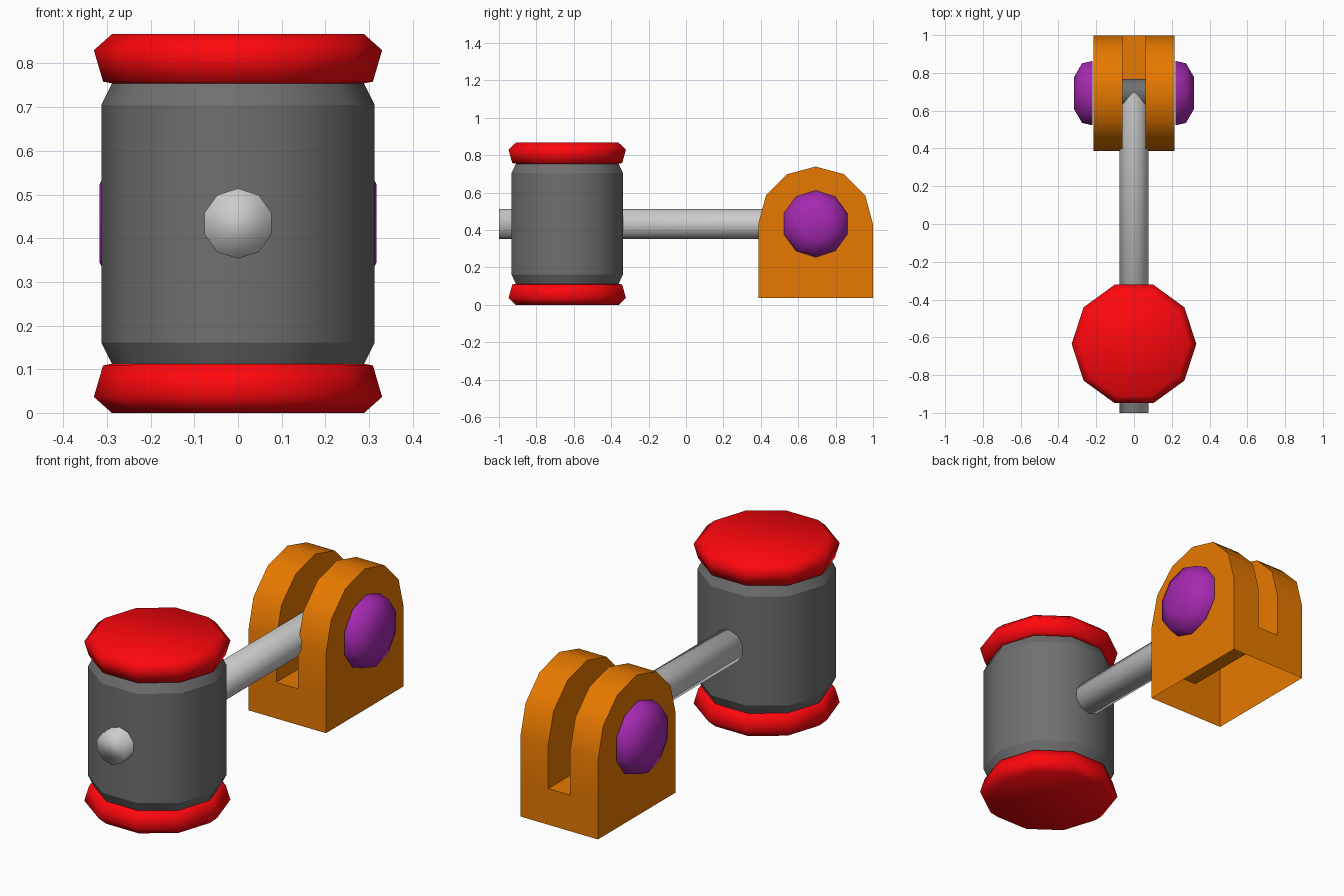
import bpy, bmesh, math
from mathutils import Matrix, Vector

if "Cube" in bpy.data.objects:
    bpy.data.objects.remove(bpy.data.objects["Cube"])

# Axis frames: local z is the turning axis, local x points at a corner
AXIS = {
    'Z': Matrix(((1, 0, 0), (0, 1, 0), (0, 0, 1))),
    'Y': Matrix(((0, 1, 0), (0, 0, 1), (1, 0, 0))),
    'X': Matrix(((0, 0, 1), (0, -1, 0), (1, 0, 0))),
}


def material(name, rgb):
    m = bpy.data.materials.new(name)
    m.diffuse_color = (*rgb, 1)
    m.use_nodes = True
    m.node_tree.nodes["Principled BSDF"].inputs["Base Color"].default_value = m.diffuse_color
    return m


red = material("red", (1.0, 0.002, 0.004))
orange = material("orange", (0.8, 0.19, 0.0))
purple = material("purple", (0.38, 0.022, 0.44))
dark_grey = material("dark_grey", (0.16, 0.16, 0.16))


def finish(name, bm, mat):
    bmesh.ops.recalc_face_normals(bm, faces=bm.faces)
    mesh = bpy.data.meshes.new(name)
    bm.to_mesh(mesh)
    bm.free()
    ob = bpy.data.objects.new(name, mesh)
    bpy.context.collection.objects.link(ob)
    if mat:
        mesh.materials.append(mat)
    return ob


def turned(name, profile, centre, axis='Z', mat=None, crisp=False, sides=10):
    """Ten-sided turned part from (radius, position along axis) pairs.
    The hidden first end keeps a hard rim so shading stays clean there."""
    bm = bmesh.new()
    rings = []
    for r, t in profile:
        ring = []
        for k in range(sides):
            a = 2 * math.pi * k / sides
            p = AXIS[axis] @ Vector((r * math.cos(a), r * math.sin(a), t))
            ring.append(bm.verts.new(p + Vector(centre)))
        rings.append(ring)
    for a, b in zip(rings, rings[1:]):
        for k in range(sides):
            n = (k + 1) % sides
            bm.faces.new((a[k], a[n], b[n], b[k]))
    bm.faces.new(rings[0])
    bm.faces.new(rings[-1])
    for f in bm.faces:
        f.smooth = True
    for ring in (rings if crisp else rings[:1]):
        for k in range(sides):
            bm.edges.get((ring[k], ring[(k + 1) % sides])).smooth = False
    return finish(name, bm, mat)


HEAD_Y, PIN_Y, MID = -0.635, 0.693, 0.4335

# Hammer head: chamfered barrel with two mirrored striking caps
turned("head_barrel", [(0.288, -0.322), (0.313, -0.272),
                       (0.313, 0.272), (0.288, 0.322)],
       (0, HEAD_Y, MID), mat=dark_grey, crisp=True)
for label, s in (("top", 1), ("bottom", -1)):
    turned("striking_cap_" + label,
           [(0.288, s * 0.321), (0.309, s * 0.325), (0.33, s * 0.397),
            (0.289, s * 0.4335)],
           (0, HEAD_Y, MID), mat=red)

# Handle and hinge pin
turned("handle", [(0.0805, PIN_Y), (0.0805, -1.0)], (0, 0, MID), 'Y')
turned("hinge_pin", [(0.079, -0.21), (0.079, 0.21)], (0, PIN_Y, MID), 'X',
       dark_grey, crisp=True)

# Domed pin heads on both sides
for label, s in (("right", 1), ("left", -1)):
    turned("pin_head_" + label,
           [(0.179, s * 0.22), (0.166, s * 0.275), (0.09, s * 0.317)],
           (0, PIN_Y, MID), 'X', purple)

# Slotted bracket: arched outline swept across x, open underneath
R, BASE, FLOOR = 0.306, 0.037, 0.217
arc = [(PIN_Y - R * math.cos(math.radians(a)), MID + R * math.sin(math.radians(a)))
       for a in range(0, 181, 30)]
outline = ([(PIN_Y - R, BASE), (PIN_Y - R, FLOOR)] + arc
           + [(PIN_Y + R, FLOOR), (PIN_Y + R, BASE)])
bm = bmesh.new()
cols = [[bm.verts.new((x, y, z)) for y, z in outline]
        for x in (-0.214, -0.06, 0.06, 0.214)]
last = len(outline) - 2
for c in range(3):
    for i in range(last + 1):
        if c != 1 or i in (0, last):
            a, b = cols[c], cols[c + 1]
            bm.faces.new((a[i], a[i + 1], b[i + 1], b[i]))
for col in (cols[0], cols[3]):
    bm.faces.new(col)                 # outer cheeks
for col in cols[1:3]:
    bm.faces.new(col[1:-1])           # slot walls
bm.faces.new((cols[1][1], cols[2][1], cols[2][-2], cols[1][-2]))  # slot floor
bracket = finish("hinge_bracket", bm, orange)
bpy.context.view_layer.objects.active = bracket
bracket.select_set(True)
bpy.ops.object.shade_smooth_by_angle(angle=math.radians(35))
